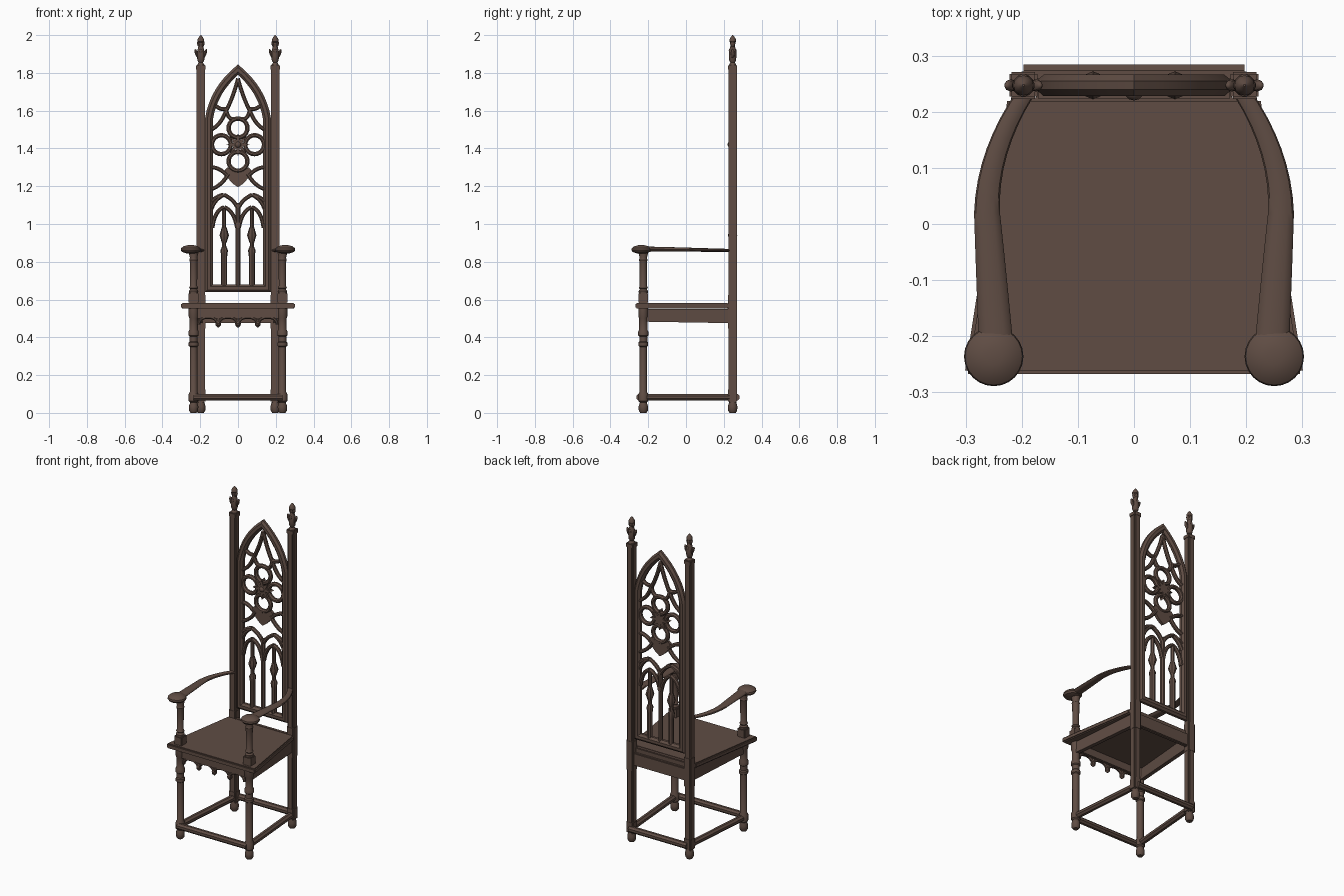
import bpy, bmesh, math
from mathutils import Vector, Matrix

if "Cube" in bpy.data.objects:
    bpy.data.objects.remove(bpy.data.objects["Cube"])

wood = bpy.data.materials.new("dark_brown_wood")
wood.use_nodes = True
COLOR = (0.115, 0.073, 0.057, 1)
wood.diffuse_color = COLOR
wood.node_tree.nodes["Principled BSDF"].inputs["Base Color"].default_value = COLOR


def finish(name, bm, smooth=True):
    bmesh.ops.recalc_face_normals(bm, faces=bm.faces)
    mesh = bpy.data.meshes.new(name)
    bm.to_mesh(mesh)
    bm.free()
    mesh.materials.append(wood)
    ob = bpy.data.objects.new(name, mesh)
    bpy.context.collection.objects.link(ob)
    if smooth:
        bpy.ops.object.select_all(action='DESELECT')
        ob.select_set(True)
        bpy.context.view_layer.objects.active = ob
        bpy.ops.object.shade_smooth_by_angle(angle=math.radians(35))
    return ob


def skin(bm, rings, closed=False):
    """Bridge successive rings of points, capping the ends of open ones."""
    vs = [[bm.verts.new(p) for p in ring] for ring in rings]
    n = len(vs[0])
    for a, b in zip(vs, vs[1:] + vs[:1] if closed else vs[1:]):
        for i in range(n):
            bm.faces.new((a[i], a[(i + 1) % n], b[(i + 1) % n], b[i]))
    if not closed:
        bm.faces.new(vs[0])
        bm.faces.new(vs[-1])


def lathe(name, x, y, profile, sides=16):
    bm = bmesh.new()
    skin(bm, [[(x + r * math.cos(math.tau * i / sides), y + r * math.sin(math.tau * i / sides), z)
               for i in range(sides)] for r, z in profile])
    return finish(name, bm)


def prism(name, outline, z0, z1, bevel=0.0):
    bm = bmesh.new()
    skin(bm, [[(x, y, z) for x, y in outline] for z in (z0, z1)])
    if bevel:
        bmesh.ops.bevel(bm, geom=bm.edges[:], offset=bevel, segments=2, affect='EDGES')
    return finish(name, bm)


def box(name, x, y, z0, z1, hx, hy, bevel=0.004):
    return prism(name, [(x - hx, y - hy), (x + hx, y - hy), (x + hx, y + hy), (x - hx, y + hy)], z0, z1, bevel)


def sweep(bm, pts, sizes, axis, section, closed=False):
    """Sweep a section along a path; axis is the fixed depth direction."""
    pts = [Vector(p) for p in pts]
    axis, n, rings = Vector(axis), len(pts), []
    for i, p in enumerate(pts):
        before = pts[i - 1] if closed or i else p
        after = pts[(i + 1) % n] if closed or i < n - 1 else p
        d0, d1 = (p - before).normalized(), (after - p).normalized()
        tangent = (d0 + d1).normalized()
        miter = 1 / max(0.5, tangent.dot(d1 if d1.length else d0))
        side = tangent.cross(axis).normalized()
        w, d = sizes[i] if isinstance(sizes, list) else sizes
        rings.append([p + side * u * w * miter + axis * v * d for u, v in section])
    skin(bm, rings, closed)


def bez(a, b, c, n=8):
    a, b, c = Vector(a), Vector(b), Vector(c)
    return [a * (1 - t) ** 2 + b * 2 * t * (1 - t) + c * t * t for t in (i / n for i in range(n + 1))]


def mirror(pts, s):
    return [(s * p[0], p[1]) for p in pts]


MOULDED = [(-1, -.4), (-.4, -1), (.4, -1), (1, -.4), (1, .4), (.4, 1), (-.4, 1), (-1, .4)]
ROUND = [(math.cos(math.tau * i / 12), math.sin(math.tau * i / 12)) for i in range(12)]
BACK_Y, POST_X, LEG_X, LEG_Y = 0.247, 0.197, 0.235, -0.226


def strokes(name, paths, w, d, y=BACK_Y, closed=False):
    """Moulded bars drawn in an upright x-z plane."""
    bm = bmesh.new()
    for path in paths:
        sweep(bm, [(p[0], y, p[1]) for p in path], (w, d), (0, 1, 0), MOULDED, closed)
    return finish(name, bm)


# Seat and rails beneath it
prism("seat", [(-.302, -.267), (.302, -.267), (.225, .225), (-.225, .225)], .552, .582, .006)
box("front_apron", 0, -.226, .50, .553, .235, .014)
box("back_apron", 0, .247, .475, .553, .18, .012)
box("back_seat_rail", 0, .232, .545, .582, .175, .012)

for s, side in ((1, "left"), (-1, "right")):
    bm = bmesh.new()
    skin(bm, [[(s * (x + dx), y, z) for dx, z in ((-.012, z0), (.012, z0), (.012, .55), (-.012, .55))]
              for x, y, z0 in ((LEG_X + .002, LEG_Y, .483), (POST_X, BACK_Y, .475))])
    finish(side + "_apron", bm, False)

    # Turned front leg and arm support
    lathe(side + "_front_leg", s * LEG_X, LEG_Y, [
        (.016, 0), (.024, .012), (.025, .035), (.018, .055), (.026, .062), (.026, .10), (.020, .11),
        (.020, .35), (.026, .355), (.026, .372), (.021, .378), (.021, .405), (.027, .41), (.027, .43),
        (.022, .44), (.022, .50), (.026, .51), (.026, .555)])
    box(side + "_arm_support_base", s * LEG_X, LEG_Y, .58, .635, .026, .026)
    lathe(side + "_arm_support", s * LEG_X, LEG_Y, [
        (.023, .63), (.025, .645), (.018, .655), (.024, .662), (.019, .672), (.020, .80),
        (.023, .81), (.019, .82), (.025, .845), (.025, .86)])

    # Curved arm ending in a rounded hand rest
    bm = bmesh.new()
    arm = bez((.192, .235), (.262, .13), (.262, .02)) + bez((.262, .02), (.255, -.08), (.245, -.23))[1:]
    count = len(arm) - 1
    sweep(bm, [(s * p[0], p[1], .86 + .008 * i / count) for i, p in enumerate(arm)],
          [(.015 + .016 * i / count, .008 + .005 * i / count) for i in range(count + 1)], (0, 0, 1), ROUND)
    finish(side + "_arm", bm)
    lathe(side + "_hand_rest", s * .25, -.236, [
        (.025, .845), (.046, .852), (.053, .862), (.051, .872), (.038, .882), (.015, .888)], 24)

    # Back post with notched corners
    h, k = .022, .015
    quarter = [(h, -k), (h, k), (k, k), (k, h)]
    cross = [(x, y) for x, y in quarter] + [(-y, x) for x, y in quarter] + \
            [(-x, -y) for x, y in quarter] + [(y, -x) for x, y in quarter]
    clean = [p for i, p in enumerate(cross) if p != cross[i - 1]]
    prism(side + "_back_post", [(s * POST_X + x, BACK_Y + y) for x, y in clean], .06, 1.83)
    box(side + "_post_cap", s * POST_X, BACK_Y, 1.815, 1.842, .025, .024)
    box(side + "_post_block", s * POST_X, BACK_Y, .44, .63, .024, .024, .006)
    box(side + "_post_foot_block", s * POST_X, BACK_Y, .055, .13, .024, .024, .006)
    lathe(side + "_back_foot", s * POST_X, BACK_Y, [(.016, 0), (.024, .012), (.025, .035), (.018, .06)])

    # Leafy finial
    lathe(side + "_finial", s * POST_X, BACK_Y, [
        (.02, 1.84), (.012, 1.855), (.018, 1.865), (.02, 1.89), (.018, 1.92), (.011, 1.945),
        (.010, 1.958), (.018, 1.966), (.018, 1.976), (.010, 1.99), (.002, 2.0)], 12)
    bm = bmesh.new()
    for a, reach in ((0, .022), (90, .009), (180, .022), (270, .009)):
        for z, k in ((1.902, 1), (1.95, .45)):
            m = Matrix.Translation((s * POST_X, BACK_Y, z)) @ Matrix.Rotation(math.radians(a), 4, 'Z') @ \
                Matrix.Translation((reach * k, 0, 0)) @ Matrix.Rotation(.35, 4, 'Y') @ \
                Matrix.Diagonal((.009, .011, .026 * (.5 + k / 2), 1))
            bmesh.ops.create_uvsphere(bm, u_segments=10, v_segments=6, radius=1, matrix=m)
    finish(side + "_finial_leaves", bm)

# Stretchers around the feet
for name, a, b in (("front", (-LEG_X, -.245), (LEG_X, -.245)), ("back", (-POST_X, .266), (POST_X, .266)),
                   ("left", (LEG_X, LEG_Y), (POST_X, BACK_Y)), ("right", (-LEG_X, LEG_Y), (-POST_X, BACK_Y))):
    bm = bmesh.new()
    sweep(bm, [(*a, .083), (*b, .083)], (.018, .018), (0, 0, 1), MOULDED)
    finish(name + "_stretcher", bm)

# Scalloped arcade under the front apron
arches = []
for i in range(4):
    x = -.158 + .105 * i
    arches.append(bez((x - .05, .468), (x - .046, .506), (x, .506)) + bez((x, .506), (x + .046, .506), (x + .05, .468))[1:])
strokes("apron_arches", arches, .008, .010, -.23)
for i in range(3):
    lathe("apron_pendant", -.105 + .105 * i, -.23, [
        (.009, .50), (.010, .482), (.015, .474), (.014, .463), (.004, .453)], 10)

# Pointed frame of the back
right = [(.153, .66), (.153, 1.56)] + bez((.153, 1.56), (.128, 1.71), (0, 1.817))[1:]
strokes("back_frame", [right + mirror(right[:-1], -1)[::-1]], .021, .019, closed=True)

# Tracery bars, drawn for one half and mirrored
half = [
    [(.073, .67), (.073, 1.08)],
    bez((.135, .98), (.125, 1.07), (.073, 1.09)),
    bez((.005, .98), (.02, 1.07), (.073, 1.09)),
    bez((.14, 1.08), (.125, 1.13), (.075, 1.155)),
    bez((0, 1.08), (.02, 1.13), (.075, 1.155)),
    bez((.075, 1.155), (.11, 1.15), (.14, 1.12)),
    bez((.14, 1.185), (.09, 1.20), (.05, 1.265)),
    bez((.14, 1.30), (.10, 1.30), (.06, 1.26)),
    bez((0, 1.77), (.022, 1.68), (.062, 1.60)),
    bez((.062, 1.60), (.05, 1.55), (.02, 1.555)),
    bez((.06, 1.61), (.085, 1.53), (.14, 1.50)),
    bez((.062, 1.61), (.10, 1.60), (.13, 1.64)),
]
strokes("tracery_bars", [mirror(p, s) for p in half for s in (1, -1)], .0105, .013)
strokes("centre_mullion", [[(0, .67), (0, 1.11)]], .012, .015)
for s in (1, -1):
    lathe("mullion_knop", s * .073, BACK_Y, [(.012, .90), (.025, .94), (.012, .985)], 8)
    lathe("mullion_base", s * .073, BACK_Y, [(.016, .67), (.016, .83), (.020, .86), (.010, .885)], 8)

# Four-lobed rose with rings, web and central flower
lobes = [(0, 1.508), (0, 1.332), (.088, 1.42), (-.088, 1.42)]
strokes("rose_rings", [[(x + .05 * math.cos(math.tau * i / 24), z + .05 * math.sin(math.tau * i / 24))
                        for i in range(24)] for x, z in lobes], .0115, .014, closed=True)


def plate(name, outline, y0, y1):
    bm = bmesh.new()
    skin(bm, [[(x, y, z) for x, z in outline] for y in (y0, y1)])
    return finish(name, bm, False)


web = bez((.07, 1.285), (.055, 1.225), (0, 1.195), 5)
top = bez((-.055, 1.30), (0, 1.25), (.055, 1.30), 6)
plate("rose_lower_web", web + mirror(web[:-1], -1)[::-1] + top, .238, .256)
star = [((.062, .026)[i % 2] * math.sin(math.tau * i / 16), 1.42 + (.062, .026)[i % 2] * math.cos(math.tau * i / 16))
        for i in range(16)]
plate("rose_flower", star, .230, .262)
bm = bmesh.new()
bmesh.ops.create_uvsphere(bm, u_segments=12, v_segments=8, radius=.018,
                          matrix=Matrix.Translation((0, .238, 1.42)))
finish("rose_boss", bm)
